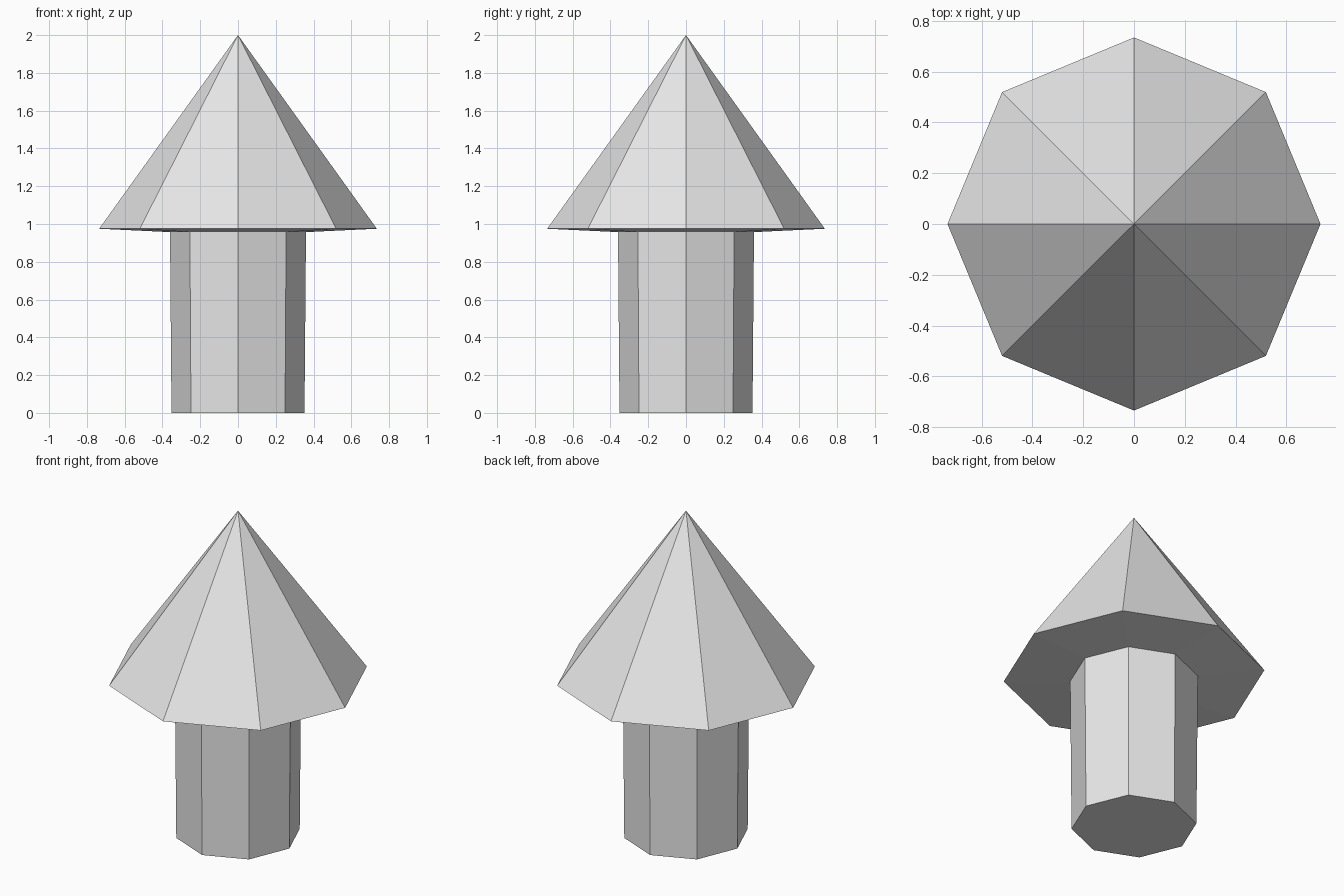
import bpy
import bmesh
from math import cos, sin, pi

if "Cube" in bpy.data.objects:
    bpy.data.objects.remove(bpy.data.objects["Cube"])

SIDES = 8

grey = bpy.data.materials.new("light grey")
grey.diffuse_color = (0.8, 0.8, 0.8, 1.0)
grey.use_nodes = True
grey.node_tree.nodes["Principled BSDF"].inputs["Base Color"].default_value = grey.diffuse_color


def lathe(name, profile, mat):
    """Revolve (radius, height) points into flat octagonal faces; radius 0 is a tip."""
    bm = bmesh.new()
    rings = []
    for r, z in profile:
        count = SIDES if r > 0 else 1
        rings.append([bm.verts.new((r * cos(2 * pi * i / SIDES),
                                    r * sin(2 * pi * i / SIDES), z))
                      for i in range(count)])
    for low, high in zip(rings, rings[1:]):
        for i in range(SIDES):
            j = (i + 1) % SIDES
            if len(high) == 1:
                bm.faces.new((low[i], low[j], high[0]))
            else:
                bm.faces.new((low[i], low[j], high[j], high[i]))
    mesh = bpy.data.meshes.new(name)
    mesh.materials.append(mat)
    return bm, mesh


def finish(name, bm, mesh):
    bm.to_mesh(mesh)
    bm.free()
    obj = bpy.data.objects.new(name, mesh)
    bpy.context.collection.objects.link(obj)


# Slightly flared stem with a closed bottom
bm, mesh = lathe("stem", [(0.352, 0.0), (0.36, 0.957)], grey)
bottom = sorted((v for v in bm.verts if v.co.z < 0.01), key=lambda v: v.index)
bm.verts.index_update()
bottom.sort(key=lambda v: v.index, reverse=True)
bm.faces.new(bottom)
finish("stem", bm, mesh)

# Pointed cap with a shallow sloping underside
bm, mesh = lathe("cap", [(0.36, 0.957), (0.735, 0.975), (0.0, 2.0)], grey)
finish("cap", bm, mesh)
